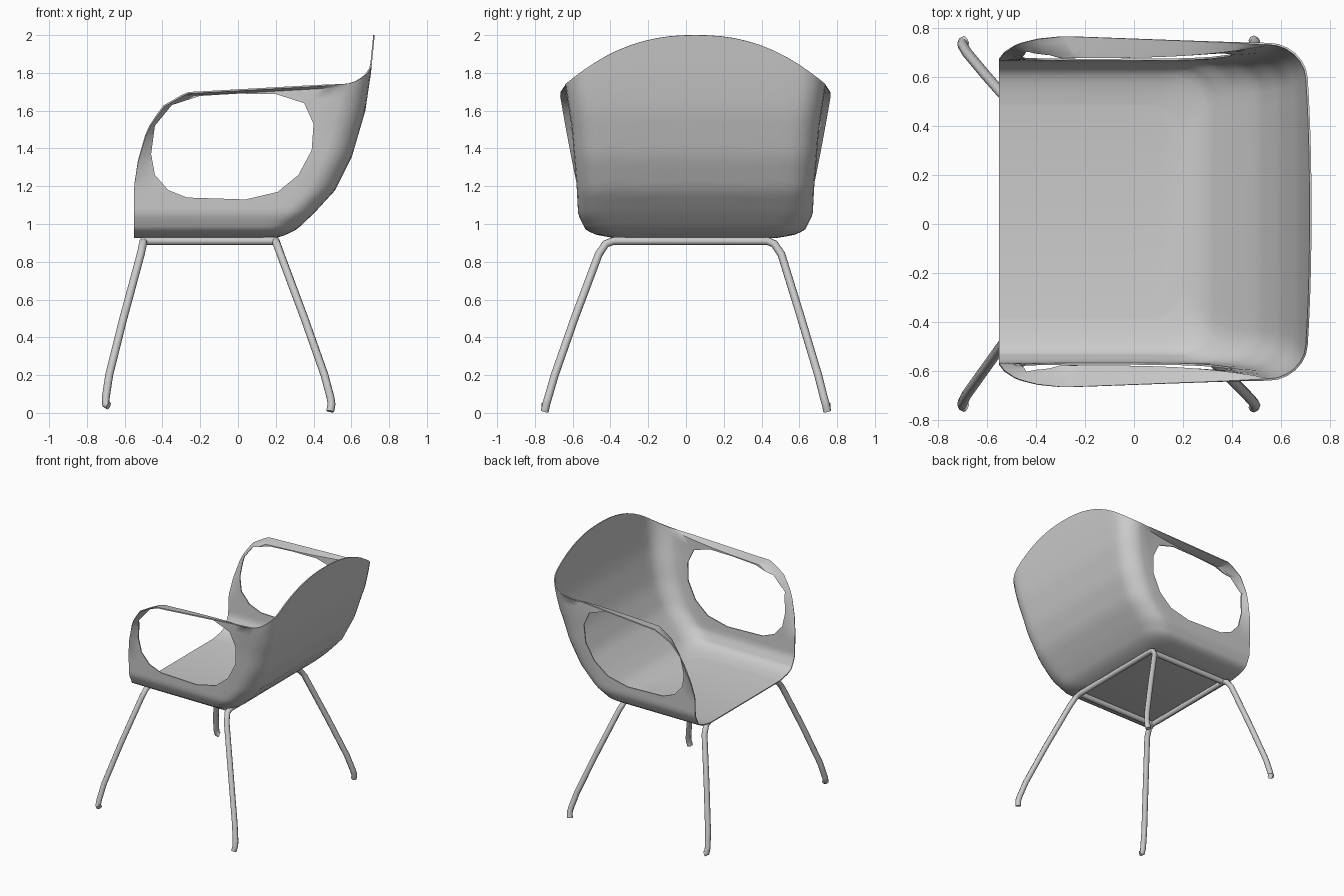
import bpy, bmesh, math

if "Cube" in bpy.data.objects:
    bpy.data.objects.remove(bpy.data.objects["Cube"])

YC = 0.05      # middle of the shell across y
R = 0.14       # plan radius of the back corners
FLOOR = 0.93


def lerp(table, v):
    """Piecewise linear lookup in a list of (key, value)."""
    if v <= table[0][0]:
        return table[0][1]
    for (a, p), (b, q) in zip(table, table[1:]):
        if v <= b:
            return p + (q - p) * (v - a) / (b - a)
    return table[-1][1]


# shell profiles by height: back x, half width at the back, half width at the arm, front x
BACK = [(.93, .20), (.945, .25), (.975, .31), (1.06, .40), (1.18, .51), (1.36, .60),
        (1.6, .67), (1.8, .70), (2.0, .72)]
WIDE = [(.93, .43), (.945, .52), (.97, .577), (1.05, .617), (1.2, .625), (1.5, .65), (1.74, .685)]
ARM = [(.93, .43), (.945, .52), (.97, .577), (1.05, .617), (1.2, .622), (1.7, .63)]
FRONT = [(1.2, -.55), (1.33, -.53), (1.5, -.48), (1.62, -.40), (1.67, -.32), (1.70, -.25)]


def clamp(v):
    return max(0.0, min(1.0, v))


def plan(col, z, top):
    """Half plan of the shell: col = (kind, fraction); returns x and offset from the middle."""
    kind, s = col
    xb, wb = lerp(BACK, z), lerp(WIDE, z)
    if kind == "side":
        xf = lerp(FRONT, z)
        x = xf + (xb - R - xf) * s
        w = lerp(ARM, z)
        w += (wb - w) * s ** 3
        front = clamp(1 - (x - xf) / (.09 - .14 * max(0, z - 1.3))) * clamp((z - 1.2) / .48)
        return x, w + (.715 - .03 * s - w) * max(top, front)
    if kind == "corner":
        a = s * math.pi / 2
        return xb - R + R * math.sin(a), wb - R + R * math.cos(a)
    return xb, (wb - R) * (1 - s)


def make_object(name, bm):
    mesh = bpy.data.meshes.new(name)
    bm.to_mesh(mesh)
    bm.free()
    ob = bpy.data.objects.new(name, mesh)
    bpy.context.collection.objects.link(ob)
    return ob


def activate(ob):
    bpy.ops.object.select_all(action='DESELECT')
    ob.select_set(True)
    bpy.context.view_layer.objects.active = ob


# seat shell: wall running from one front edge around the back to the other
half = [("side", (i / 18) ** 1.5) for i in range(19)]
half += [("corner", i / 6) for i in range(1, 7)]
half += [("back", i / 8) for i in range(1, 9)]
columns = [(c, -1) for c in half] + [(c, 1) for c in half[-2::-1]]
LEVELS, RIM = 24, 3
bm = bmesh.new()
grid = []
for col, sign in columns:
    d = plan(col, 1.74, 0)[1]
    if col[0] == "side":
        z_top = 1.74 - .045 * (1 - col[1])
    else:
        z_top = 1.74 + .26 * (1 - min(1, d / .685) ** 2.3)
    line = []
    for j in range(LEVELS + RIM + 1):
        rim = max(0, j - LEVELS) / RIM
        t = min(1, j / LEVELS) ** 1.8
        z = FLOOR + (z_top - .015 - FLOOR) * t + .015 * rim
        x, w = plan(col, z, rim)
        line.append(bm.verts.new((x, YC + sign * w, z)))
    grid.append(line)
for a, b in zip(grid, grid[1:]):
    for j in range(LEVELS + RIM):
        bm.faces.new((a[j], b[j], b[j + 1], a[j + 1]))
bm.faces.new([line[0] for line in grid])      # seat floor
# front lip corners: close the rounded edge between floor and wall
bmesh.ops.recalc_face_normals(bm, faces=bm.faces)
shell = make_object("seat_shell", bm)

# arm openings
hole = [(-.46, 1.37), (-.44, 1.52), (-.35, 1.63), (-.2, 1.678), (0, 1.69), (.2, 1.688),
        (.35, 1.64), (.40, 1.53), (.39, 1.39), (.32, 1.26), (.21, 1.17), (.04, 1.13),
        (-.27, 1.14), (-.37, 1.18), (-.44, 1.26)]
bm = bmesh.new()
face = bm.faces.new([bm.verts.new((x, -1, z)) for x, z in hole])
ext = bmesh.ops.extrude_face_region(bm, geom=[face])
bmesh.ops.translate(bm, vec=(0, 2, 0),
                    verts=[g for g in ext["geom"] if isinstance(g, bmesh.types.BMVert)])
bmesh.ops.recalc_face_normals(bm, faces=bm.faces)
cutter = make_object("arm_opening_cutter", bm)
cutter.hide_render = True

solid = shell.modifiers.new("thickness", 'SOLIDIFY')
solid.thickness = .008
solid.offset = 0
cut = shell.modifiers.new("arm_openings", 'BOOLEAN')
cut.object = cutter
cut.operation = 'DIFFERENCE'
cut.solver = 'EXACT'
activate(shell)
bpy.ops.object.convert(target='MESH')
bpy.data.objects.remove(cutter)
activate(shell)
bpy.ops.object.shade_smooth_by_angle(angle=math.radians(40))


# tube frame
def tube(name, points, radius=.021):
    cu = bpy.data.curves.new(name, 'CURVE')
    cu.dimensions = '3D'
    cu.bevel_depth = radius
    cu.bevel_resolution = 2
    cu.use_fill_caps = True
    sp = cu.splines.new('POLY')
    sp.points.add(len(points) - 1)
    for p, co in zip(sp.points, points):
        p.co = (*co, 1)
    ob = bpy.data.objects.new(name, cu)
    bpy.context.collection.objects.link(ob)
    activate(ob)
    bpy.ops.object.convert(target='MESH')
    bpy.ops.object.shade_smooth_by_angle(angle=math.radians(50))


def leg_pair(name, xs, foot_z):
    """One bent tube: foot, leg, cross bar, leg, foot. xs = x from the bar down to the foot."""
    zs = [.91, .895, .84, .50, .20, .08, .045, foot_z]
    left = [-.385, -.425, -.462, -.59, -.695, -.73, -.74, -.748]
    right = [.43, .467, .505, .61, .70, .73, .74, .748]
    pts = [(x, y, z) for x, y, z in zip(xs, left, zs)][::-1]
    tube(name, pts + [(x, y, z) for x, y, z in zip(xs, right, zs)])


leg_pair("front_legs", [-.50, -.503, -.515, -.607, -.682, -.70, -.70, -.685], .038)
leg_pair("back_legs", [.20, .205, .225, .352, .458, .49, .495, .488], .008)
for side, y in (("right", -.385), ("left", .43)):
    tube(side + "_seat_rail", [(-.50, y, .91), (.20, y, .91)])
